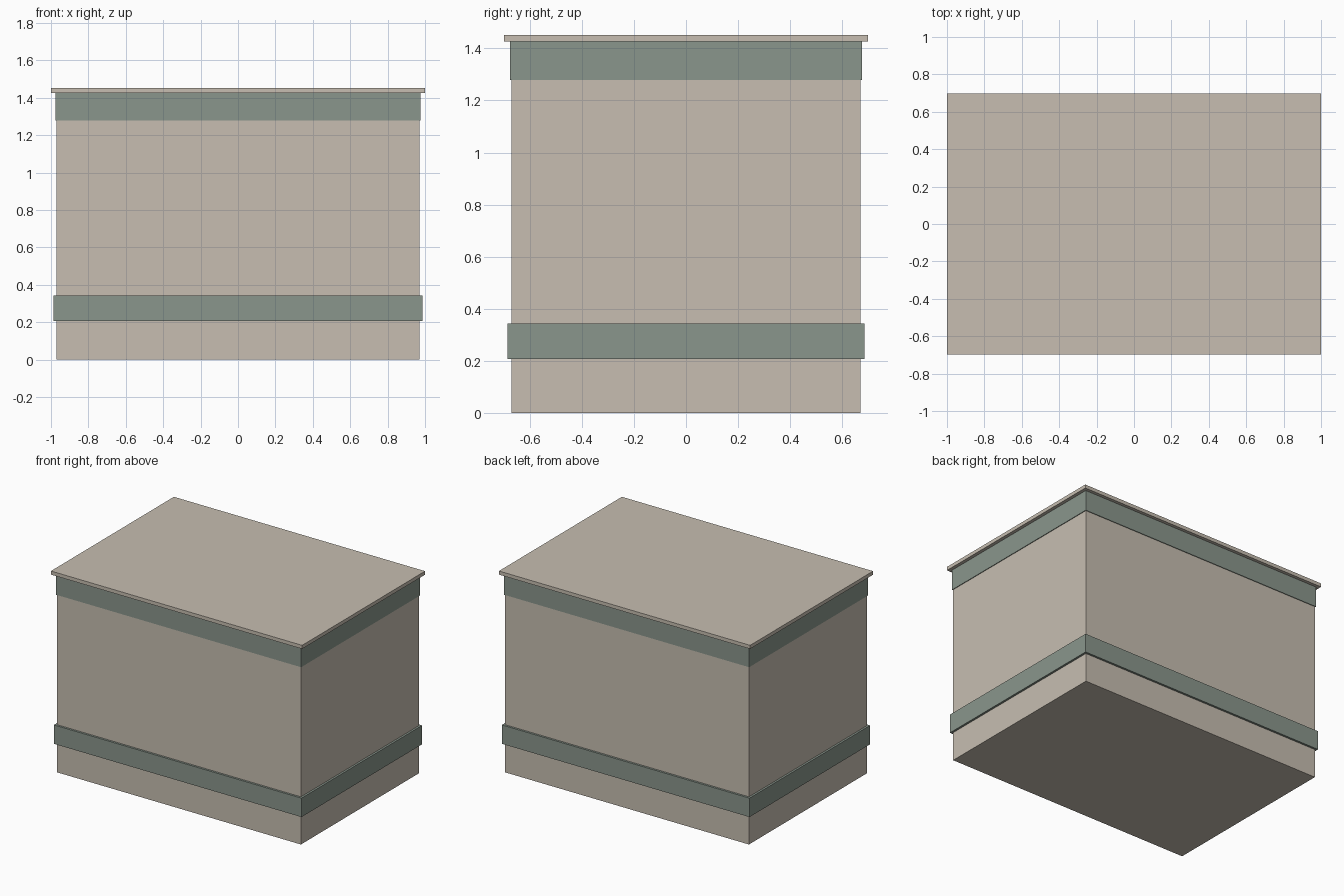
import bpy

if "Cube" in bpy.data.objects:
    bpy.data.objects.remove(bpy.data.objects["Cube"])


def material(name, rgb):
    m = bpy.data.materials.new(name)
    m.diffuse_color = (*rgb, 1.0)
    m.use_nodes = True
    m.node_tree.nodes["Principled BSDF"].inputs["Base Color"].default_value = m.diffuse_color
    return m


beige = material("warm beige", (0.571, 0.515, 0.440))
green = material("grey green", (0.254, 0.305, 0.262))


def box(name, half_x, half_y, z0, z1, mat):
    bpy.ops.mesh.primitive_cube_add(size=1, location=(0, 0, (z0 + z1) / 2))
    ob = bpy.context.object
    ob.name = name
    ob.scale = (2 * half_x, 2 * half_y, z1 - z0)
    bpy.ops.object.transform_apply(location=True, rotation=False, scale=True)
    ob.data.materials.append(mat)
    return ob


# main block
box("body", 0.971, 0.671, 0.0, 1.426, beige)
# raised band near the base
box("lower_band", 0.986, 0.686, 0.207, 0.343, green)
# thin band under the roof
box("upper_band", 0.976, 0.676, 1.279, 1.426, green)
# overhanging roof slab
box("roof_slab", 1.0, 0.699, 1.426, 1.452, beige)
